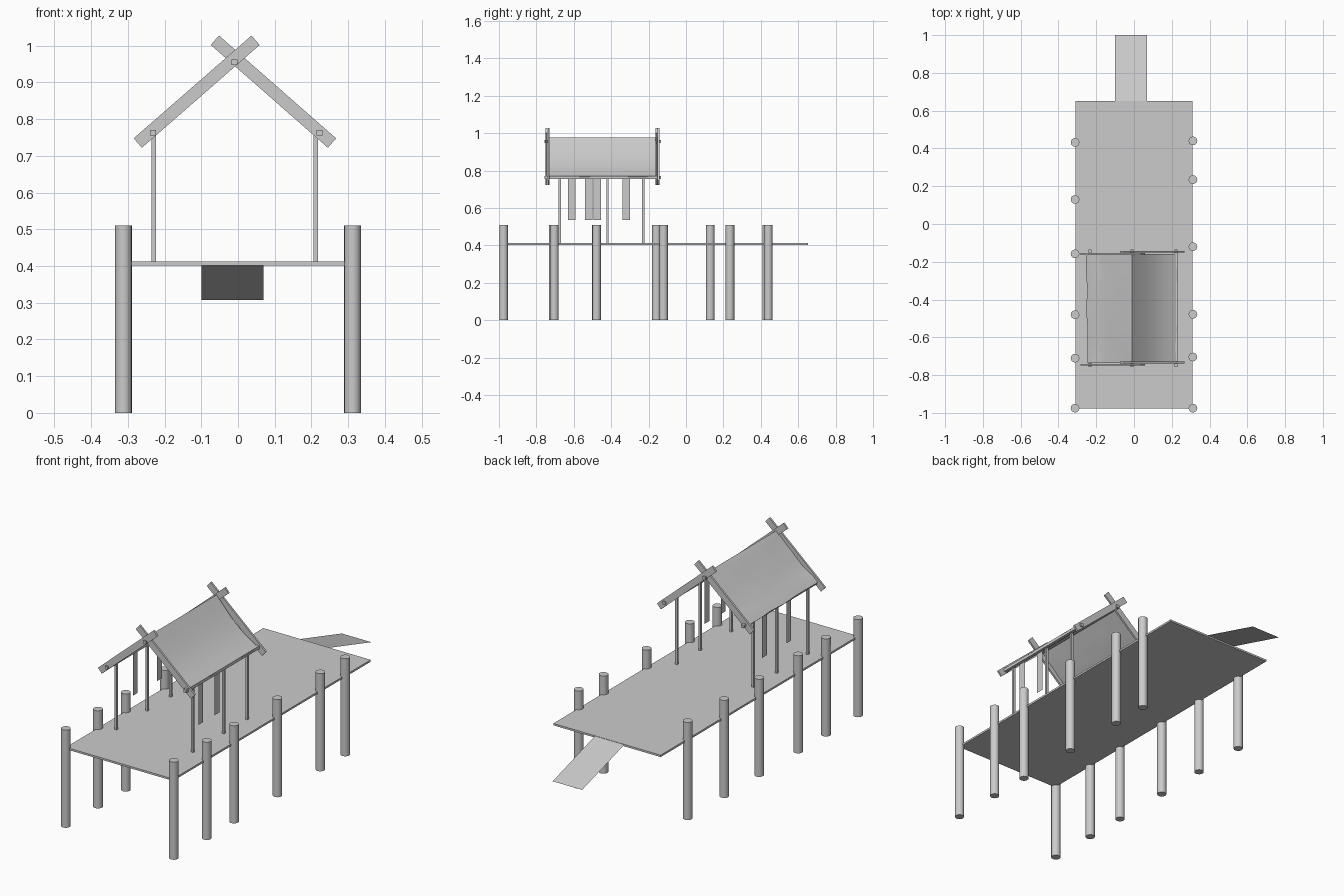
import bpy, math, random
from mathutils import Vector

if "Cube" in bpy.data.objects:
    bpy.data.objects.remove(bpy.data.objects["Cube"])

random.seed(4)


def mesh_object(name, verts, faces):
    me = bpy.data.meshes.new(name)
    me.from_pydata(verts, [], faces)
    me.update()
    ob = bpy.data.objects.new(name, me)
    bpy.context.collection.objects.link(ob)
    return ob


def box(name, lo, hi):
    lo, hi = Vector(lo), Vector(hi)
    bpy.ops.mesh.primitive_cube_add(size=1, location=(lo + hi) / 2)
    ob = bpy.context.object
    ob.name = name
    ob.scale = hi - lo
    return ob


def pile(name, x, y):
    bpy.ops.mesh.primitive_cylinder_add(vertices=16, radius=0.023, depth=0.51, location=(x, y, 0.255))
    bpy.context.object.name = name
    bpy.ops.object.shade_smooth_by_angle(angle=math.radians(40))


def rafter(name, a, b, y):
    # flat board running from a to b in the xz plane
    (x0, z0), (x1, z1) = a, b
    ob = box(name, (-0.5, -0.5, -0.5), (0.5, 0.5, 0.5))
    ob.location = ((x0 + x1) / 2, y, (z0 + z1) / 2)
    ob.scale = (math.hypot(x1 - x0, z1 - z0), 0.01, 0.034)
    ob.rotation_euler = (0, -math.atan2(z1 - z0, x1 - x0), 0)


# deck and ramp
box("deck", (-0.31, -0.978, 0.402), (0.31, 0.652, 0.412))
mesh_object("ramp", [(-0.1, 0.65, 0.411), (0.07, 0.65, 0.411), (0.07, 1.0, 0.307), (-0.1, 1.0, 0.307)],
            [(0, 1, 2, 3)])

# piles along both sides
for x, ys in ((-0.312, (-0.975, -0.71, -0.48, -0.158, 0.13, 0.432)),
              (0.312, (-0.975, -0.704, -0.478, -0.12, 0.235, 0.44))):
    for y in ys:
        pile("pile", x, y)

# hut posts, eave beams and hanging cloth strips
for x, strips in ((-0.23, (-0.52, -0.32)), (0.212, (-0.61, -0.475))):
    for y in (-0.675, -0.42, -0.228):
        box("hut_post", (x - 0.006, y - 0.006, 0.41), (x + 0.006, y + 0.006, 0.765))
    for y in strips:
        mesh_object("hanging_strip", [(x, y - 0.02, 0.535), (x, y + 0.02, 0.535),
                                      (x, y + 0.02, 0.762), (x, y - 0.02, 0.762)], [(0, 1, 2, 3)])
for x, z in ((-0.232, 0.763), (0.222, 0.763), (-0.01, 0.955)):
    box("roof_beam", (x - 0.008, -0.757, z - 0.008), (x + 0.008, -0.135, z + 0.008))

# crossed gable rafters
for y in (-0.745, -0.158):
    rafter("gable_rafter", (-0.273, 0.735), (0.048, 1.015), y)
    rafter("gable_rafter", (0.256, 0.735), (-0.063, 1.015), y + 0.011)

# sagging roof sheets
NU, NV = 8, 6
for side, edge_x in (("left", -0.25), ("right", 0.23)):
    verts = []
    for j in range(NV + 1):
        y = -0.735 + 0.575 * j / NV
        for i in range(NU + 1):
            t = i / NU
            bump = 0.0
            sag = 0.025
            if side == "left":
                sag = 0.010
                bump = random.uniform(-0.006, 0.006) if 0 < i < NU else 0
            s = sag * math.sin(math.pi * t)
            x = -0.01 + (edge_x + 0.01) * t
            if i == NU:
                x += random.uniform(-0.005, 0.005)
            verts.append((x, y, 0.977 - 0.21 * t - s + bump))
    w = NU + 1
    faces = [(j * w + i, j * w + i + 1, (j + 1) * w + i + 1, (j + 1) * w + i)
             for j in range(NV) for i in range(NU)]
    if side == "left":
        faces = [f[::-1] for f in faces]
    ob = mesh_object(side + "_roof_sheet", verts, faces)
    ob.data.polygons.foreach_set("use_smooth", [True] * len(faces))
